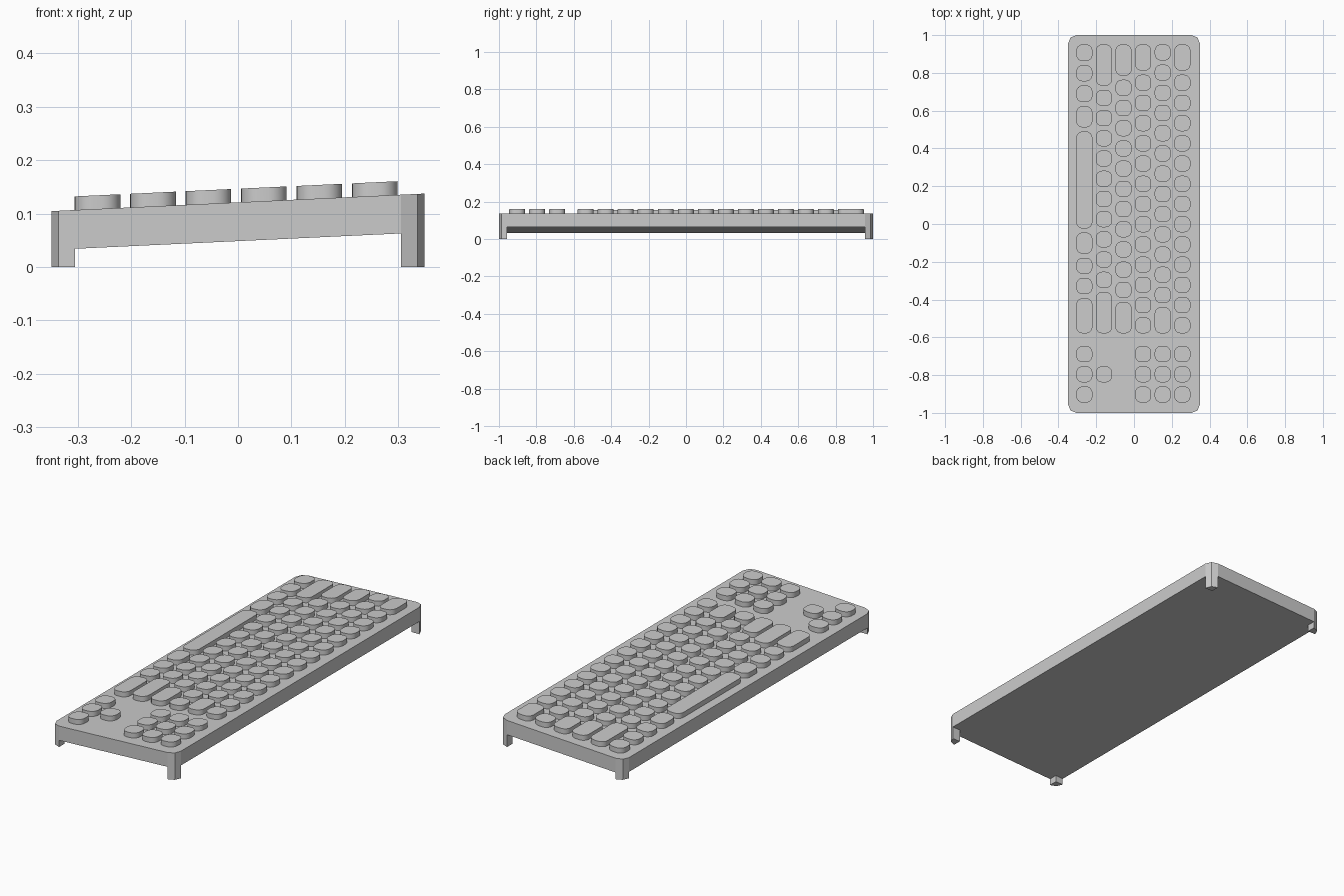
import bpy, bmesh
from math import sin, cos, pi

if "Cube" in bpy.data.objects:
    bpy.data.objects.remove(bpy.data.objects["Cube"])

HX, HY, R = 0.349, 1.0, 0.044      # case half-size and corner radius
SLOPE = 0.047                      # rise of the deck along x
U, GAP, DEPTH = 0.107, 0.0215, 0.0855   # key pitch, gap, key width


def deck(x):
    return 0.121 + SLOPE * x


def underside(x):
    return 0.0485 + SLOPE * x


def rounded_rect(cx, cy, hx, hy, r, seg):
    """Counter-clockwise outline of a rounded rectangle."""
    pts = []
    for q, (sx, sy) in enumerate([(1, 1), (-1, 1), (-1, -1), (1, -1)]):
        for i in range(seg + 1):
            a = (q + i / seg) * pi / 2
            pts.append((cx + sx * (hx - r) + r * cos(a), cy + sy * (hy - r) + r * sin(a)))
    return pts


def add_prism(bm, outline, low, high):
    """Extrude an outline between two height functions of x."""
    bot = [bm.verts.new((x, y, low(x))) for x, y in outline]
    top = [bm.verts.new((x, y, high(x))) for x, y in outline]
    bm.faces.new(bot[::-1])
    bm.faces.new(top)
    n = len(outline)
    for i in range(n):
        j = (i + 1) % n
        bm.faces.new((bot[i], bot[j], top[j], top[i]))


def finish(bm, name, smooth=False):
    bmesh.ops.recalc_face_normals(bm, faces=bm.faces[:])
    mesh = bpy.data.meshes.new(name)
    bm.to_mesh(mesh)
    bm.free()
    ob = bpy.data.objects.new(name, mesh)
    bpy.context.collection.objects.link(ob)
    if smooth:
        bpy.ops.object.select_all(action='DESELECT')
        bpy.context.view_layer.objects.active = ob
        ob.select_set(True)
        bpy.ops.object.shade_smooth_by_angle(angle=pi / 6)


# Sloped case
bm = bmesh.new()
add_prism(bm, rounded_rect(0, 0, HX, HY, R, 2), underside, deck)
finish(bm, "case")

# Corner feet continuing the rounded case corners
arc = [(HX - R + R * cos(i * pi / 4), HY - R + R * sin(i * pi / 4)) for i in range(3)]
corner = [(HX - R, HY - R)] + arc
for sx, xname in ((-1, "front"), (1, "rear")):
    for sy, yname in ((-1, "right"), (1, "left")):
        bm = bmesh.new()
        add_prism(bm, [(sx * x, sy * y) for x, y in corner], lambda x: 0.0, underside)
        finish(bm, f"{xname}_{yname}_foot")

# Key rows: widths in pitch units from the +y end, then the side cluster slots
rows = [
    ("bottom_row", [1.03, 1, 1.03, 1.25, 5, 1.25, 1, 1, 1.94], (0, 1, 2)),
    ("shift_row", [2.25] + [1] * 10 + [2.25], (1,)),
    ("home_row", [1.75] + [1] * 11 + [1.75], ()),
    ("upper_row", [1.5] + [1] * 13, (0, 1, 2)),
    ("number_row", [1] * 13 + [1.5], (0, 1, 2)),
    ("function_row", [1.5] + [1] * 13, (0, 1, 2)),
]
for i, (name, widths, cluster) in enumerate(rows):
    x = -0.263 + 0.1038 * i
    spans, y = [], 0.951
    for w in widths:
        spans.append((y, w * U - GAP))
        y -= w * U
    spans += [(-0.646 - s * U, U - GAP) for s in cluster]
    bm = bmesh.new()
    for y0, length in spans:
        add_prism(bm, rounded_rect(x, y0 - length / 2, DEPTH / 2, length / 2, 0.034, 6),
                  lambda v: deck(v) - 0.0005, lambda v: deck(v) + 0.0255)
    finish(bm, name + "_keys", smooth=True)
